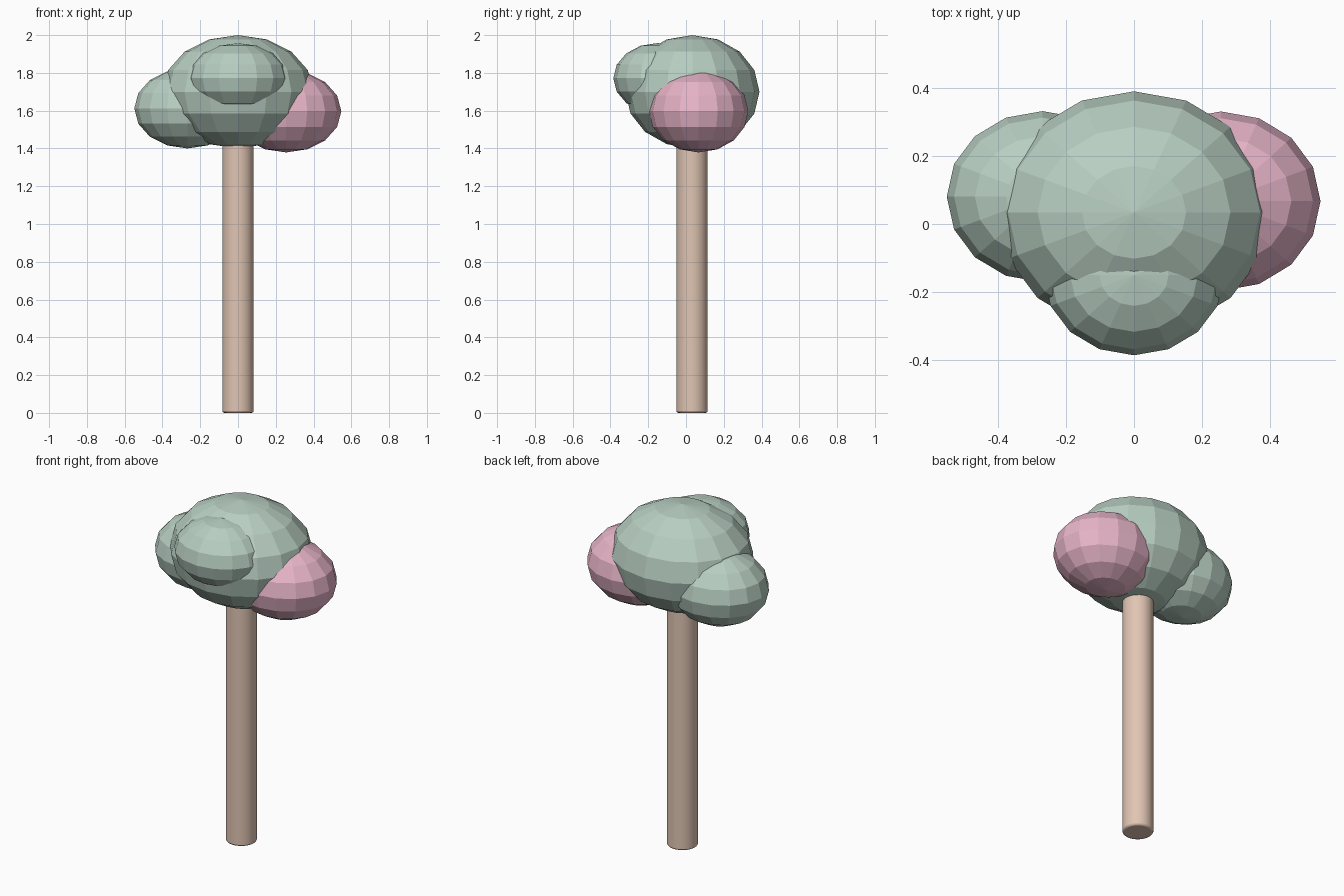
import bpy
import math

if "Cube" in bpy.data.objects:
    bpy.data.objects.remove(bpy.data.objects["Cube"])


def material(name, color):
    m = bpy.data.materials.new(name)
    m.diffuse_color = (*color, 1)
    m.use_nodes = True
    m.node_tree.nodes["Principled BSDF"].inputs["Base Color"].default_value = m.diffuse_color
    return m


green = material("leaf_green", (0.48, 0.62, 0.54))
pink = material("blossom_pink", (0.80, 0.46, 0.58))
tan = material("bark_tan", (0.75, 0.56, 0.45))


def blob(name, center, radii, mat):
    # low-poly flattened ball of foliage
    bpy.ops.mesh.primitive_uv_sphere_add(segments=16, ring_count=8, radius=1, location=center)
    ob = bpy.context.object
    ob.name = name
    ob.scale = radii
    bpy.ops.object.transform_apply(location=False, rotation=False, scale=True)
    ob.data.materials.append(mat)
    return ob


# foliage
blob("crown_main", (0, 0.034, 1.70), (0.40, 0.355, 0.30), green)
blob("crown_front", (0, -0.150, 1.772), (0.265, 0.235, 0.186), green)
blob("crown_left", (-0.268, 0.08, 1.612), (0.281, 0.251, 0.212), green)
blob("crown_right", (0.255, 0.067, 1.597), (0.292, 0.263, 0.218), pink)

# trunk with softened rims
height = 1.48
bpy.ops.mesh.primitive_cylinder_add(vertices=32, radius=0.083, depth=height,
                                    location=(0, 0.032, height / 2))
trunk = bpy.context.object
trunk.name = "trunk"
trunk.data.materials.append(tan)
bevel = trunk.modifiers.new("soft_rim", 'BEVEL')
bevel.width = 0.01
bevel.segments = 2
bevel.limit_method = 'ANGLE'
bevel.angle_limit = math.radians(40)
bpy.ops.object.shade_smooth_by_angle(angle=math.radians(40))
